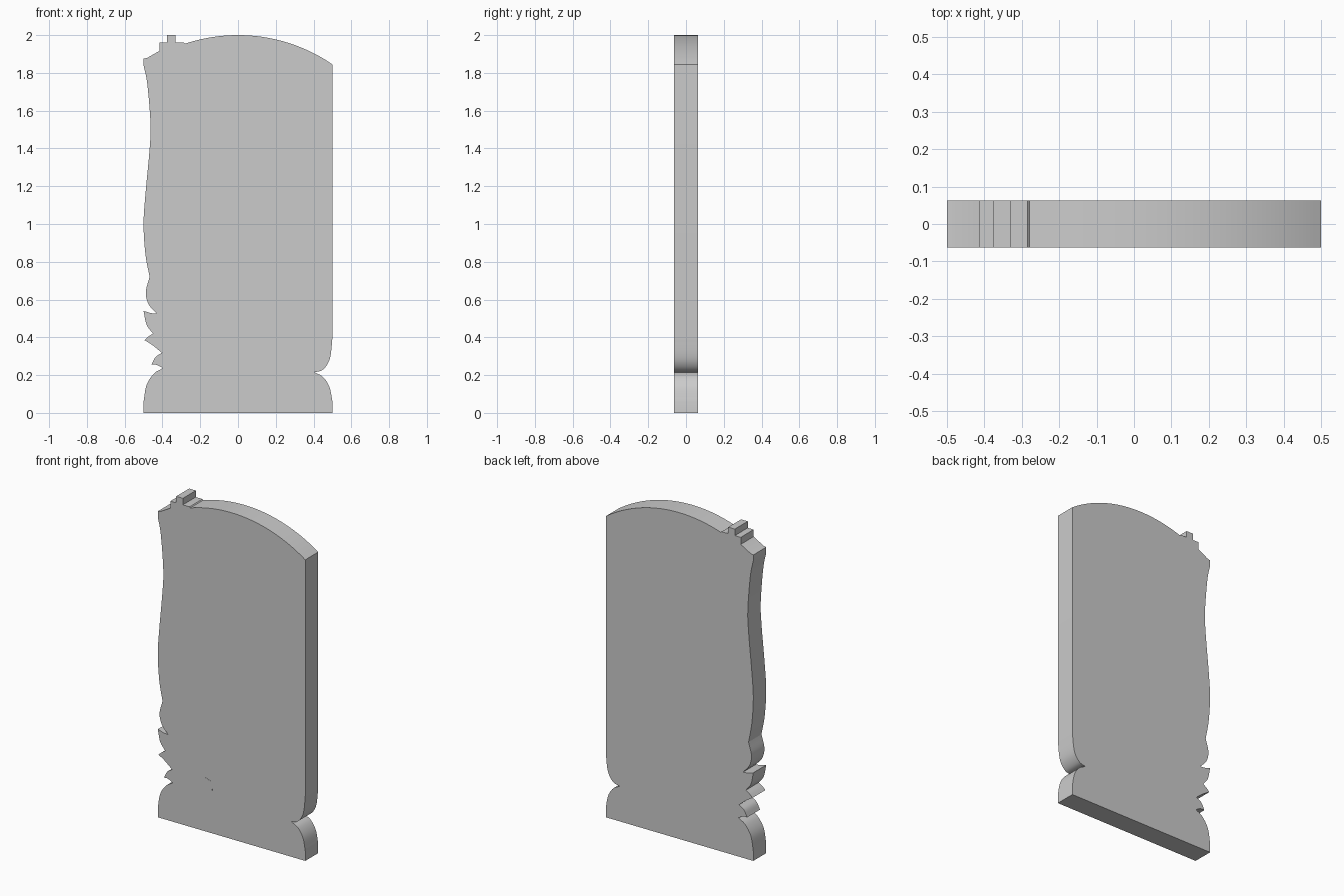
import bpy, bmesh, math
from mathutils import Vector

if "Cube" in bpy.data.objects:
    bpy.data.objects.remove(bpy.data.objects["Cube"])

HALF = 0.0625  # half thickness of the slab


def spline(pts, steps=6):
    """Catmull-Rom curve through the points (end tangents follow the ends)."""
    p = [Vector(q) for q in pts]
    p = [2 * p[0] - p[1]] + p + [2 * p[-1] - p[-2]]
    out = []
    for a, b, c, d in zip(p, p[1:], p[2:], p[3:]):
        for i in range(steps):
            t = i / steps
            out.append(0.5 * (2 * b + (c - a) * t + (2 * a - 5 * b + 4 * c - d) * t * t
                              + (3 * b - a - 3 * c + d) * t ** 3))
    return out + [p[-2]]


def extrude_profile(name, profile, y0, y1, mat):
    """Extrude an x-z outline from y0 to y1."""
    pts = []
    for q in profile:
        q = Vector(q)
        if not pts or (q - pts[-1]).length > 1e-4:
            pts.append(q)
    bm = bmesh.new()
    face = bm.faces.new([bm.verts.new((q.x, y0, q.y)) for q in pts])
    ext = bmesh.ops.extrude_face_region(bm, geom=[face])["geom"]
    bmesh.ops.translate(bm, verts=[v for v in ext if isinstance(v, bmesh.types.BMVert)],
                        vec=(0, y1 - y0, 0))
    bmesh.ops.recalc_face_normals(bm, faces=bm.faces)
    bmesh.ops.triangulate(bm, faces=[f for f in bm.faces if len(f.verts) > 4])
    me = bpy.data.meshes.new(name)
    bm.to_mesh(me)
    bm.free()
    me.materials.append(mat)
    ob = bpy.data.objects.new(name, me)
    bpy.context.collection.objects.link(ob)
    bpy.context.view_layer.objects.active = ob
    ob.select_set(True)
    bpy.ops.object.shade_smooth_by_angle(angle=math.radians(25))
    ob.select_set(False)
    return ob


stone = bpy.data.materials.new("grey stone")
stone.diffuse_color = (0.6, 0.6, 0.6, 1)
stone.use_nodes = True
stone.node_tree.nodes["Principled BSDF"].inputs["Base Color"].default_value = stone.diffuse_color

# Base and right side
outline = [(-0.5, 0), (0.5, 0)]
outline += spline([(0.5, 0.06), (0.484, 0.137), (0.45, 0.19), (0.405, 0.215)])
outline += spline([(0.405, 0.215), (0.445, 0.226), (0.475, 0.26), (0.491, 0.31), (0.5, 0.40)])

# Arched top, a circular arc
R = 0.884
a0, a1 = math.asin(0.5 / R), math.asin(-0.28 / R)
for i in range(33):
    a = a0 + (a1 - a0) * i / 32
    outline.append((R * math.sin(a), 2 - R + R * math.cos(a)))

# Small cross and broken shoulder
outline += [(-0.285, 1.96), (-0.33, 1.96), (-0.33, 2.0), (-0.375, 2.0), (-0.375, 1.96),
            (-0.415, 1.96), (-0.415, 1.917), (-0.48, 1.88), (-0.5, 1.875)]

# Wavy left edge and leaf tips, each a separate curve between sharp corners
for part in (
    [(-0.5, 1.84), (-0.48, 1.74), (-0.463, 1.53), (-0.468, 1.395), (-0.49, 1.157),
     (-0.5, 1.0), (-0.49, 0.84), (-0.468, 0.72)],
    [(-0.468, 0.72), (-0.488, 0.64), (-0.473, 0.575), (-0.43, 0.525)],
    [(-0.43, 0.525), (-0.463, 0.529), (-0.5, 0.54)],
    [(-0.5, 0.54), (-0.484, 0.467), (-0.45, 0.42)],
    [(-0.45, 0.42), (-0.473, 0.405), (-0.495, 0.385)],
    [(-0.495, 0.385), (-0.452, 0.358), (-0.403, 0.318)],
    [(-0.403, 0.318), (-0.437, 0.295), (-0.458, 0.255)],
    [(-0.458, 0.255), (-0.43, 0.254), (-0.40, 0.238)],
    [(-0.40, 0.236), (-0.445, 0.208), (-0.484, 0.147), (-0.5, 0.06)],
):
    outline += spline(part)

extrude_profile("headstone", outline, -HALF, HALF, stone)

# Small leaf-shaped plate on the front face
leaf = [(-0.128, 0.313)] + spline([(-0.19, 0.335), (-0.175, 0.285), (-0.132, 0.244)], 4)
extrude_profile("leaf_chip", leaf, -HALF - 0.0008, -HALF + 0.002, stone)
